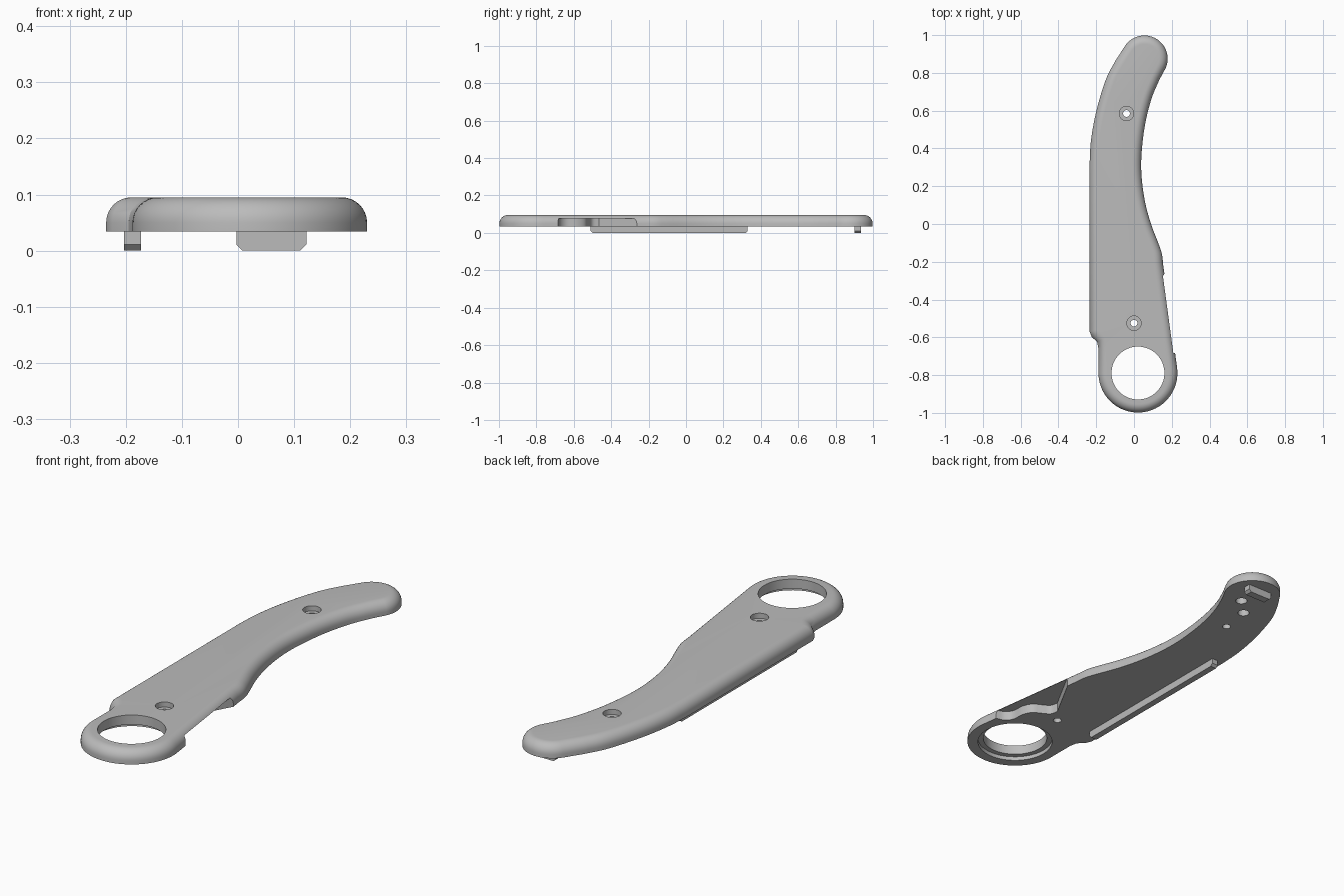
import bpy, bmesh, math
from mathutils import Vector

if "Cube" in bpy.data.objects:
    bpy.data.objects.remove(bpy.data.objects["Cube"], do_unlink=True)

grey = bpy.data.materials.new("plain grey")
grey.use_nodes = True
grey.diffuse_color = (0.5, 0.5, 0.5, 1)
grey.node_tree.nodes["Principled BSDF"].inputs["Base Color"].default_value = (0.5, 0.5, 0.5, 1)

BOTTOM, TOP, FILLET = 0.034, 0.095, 0.045
RING = (0.021, -0.789)


def arc(center, r, start, end, n):
    angles = [math.radians(start + (end - start) * i / n) for i in range(n + 1)]
    return [Vector((center[0] + r * math.cos(a), center[1] + r * math.sin(a))) for a in angles]


def smooth(points, steps=5):
    """Catmull-Rom curve through the points."""
    p = [Vector(q) for q in points]
    p = [2 * p[0] - p[1]] + p + [2 * p[-1] - p[-2]]
    out = []
    for a, b, c, d in zip(p, p[1:], p[2:], p[3:]):
        for i in range(steps):
            t = i / steps
            out.append(0.5 * (2 * b + (c - a) * t + (2 * a - 5 * b + 4 * c - d) * t * t
                              + (3 * b - a - 3 * c + d) * t ** 3))
    return out + [p[-2]]


def inset(loop, dist):
    """Mitred inward offset of a counter-clockwise loop."""
    out = []
    for i, p in enumerate(loop):
        e1 = (p - loop[i - 1]).normalized()
        e2 = (loop[(i + 1) % len(loop)] - p).normalized()
        n1, n2 = Vector((-e1.y, e1.x)), Vector((-e2.y, e2.x))
        out.append(p + (n1 + n2) / (1 + n1.dot(n2)) * dist)
    return out


def loft(name, rings):
    """Closed solid from matching rings of 3D points."""
    bm = bmesh.new()
    rows = [[bm.verts.new(p) for p in ring] for ring in rings]
    n = len(rows[0])
    for low, high in zip(rows, rows[1:]):
        for i in range(n):
            j = (i + 1) % n
            bm.faces.new((low[i], low[j], high[j], high[i]))
    bm.faces.new(rows[0][::-1])
    bm.faces.new(rows[-1])
    bmesh.ops.recalc_face_normals(bm, faces=bm.faces)
    mesh = bpy.data.meshes.new(name)
    bm.to_mesh(mesh)
    bm.free()
    mesh.materials.append(grey)
    obj = bpy.data.objects.new(name, mesh)
    bpy.context.collection.objects.link(obj)
    return obj


def activate(obj):
    bpy.ops.object.select_all(action="DESELECT")
    obj.select_set(True)
    bpy.context.view_layer.objects.active = obj


def cut(target, loop, low, high):
    """Remove an upright prism from the target."""
    cutter = loft("cutter", [[(p[0], p[1], z) for p in loop] for z in (low, high)])
    cutter.hide_render = True
    mod = target.modifiers.new("cut", "BOOLEAN")
    mod.operation, mod.solver, mod.object = "DIFFERENCE", "EXACT", cutter
    activate(target)
    bpy.ops.object.modifier_apply(modifier=mod.name)
    bpy.data.objects.remove(cutter, do_unlink=True)


def circle(center, r, n=32):
    return arc(center, r, 0, 360, n)[:-1]


# Handle outline: finger ring, inner curve, rounded tip, back edge
outline = arc(RING, 0.209, 180, 368, 48)
outline += smooth([(0.155, -0.22), (0.148, -0.16), (0.13, -0.105), (0.09, 0), (0.06, 0.11),
                   (0.043, 0.22), (0.038, 0.32), (0.045, 0.43), (0.063, 0.55),
                   (0.095, 0.67), (0.135, 0.765)])
outline += arc((0.055, 0.875), 0.123, -25, 145, 32)
outline += smooth([(-0.098, 0.865), (-0.143, 0.78), (-0.18, 0.67), (-0.21, 0.55),
                   (-0.229, 0.43), (-0.235, 0.32)])
outline += [Vector(p) for p in ((-0.235, -0.57), (-0.224, -0.597), (-0.195, -0.625),
                                (-0.188, -0.66))]

# Handle body with a rounded upper edge
rings = [[(p.x, p.y, BOTTOM) for p in outline]]
for i in range(9):
    a = math.pi / 2 * i / 8
    z = TOP - FILLET + FILLET * math.sin(a)
    rings.append([(p.x, p.y, z) for p in inset(outline, FILLET * (1 - math.cos(a)))])
handle = loft("handle", rings)

# Finger hole with a wider step underneath
cut(handle, circle(RING, 0.14, 64), 0, 0.2)
cut(handle, circle(RING, 0.163, 64), 0, BOTTOM + 0.018)

# Screw holes with recessed heads
for spot in ((0, -0.525), (-0.04, 0.585)):
    cut(handle, circle(spot, 0.018), 0, 0.2)
    cut(handle, circle(spot, 0.038), 0.072, 0.2)

# Blind holes underneath
for spot in ((-0.02, 0.725), (0.055, 0.8)):
    cut(handle, circle(spot, 0.025), 0, 0.068)

# Relieved pocket along the inner edge, open to the side
wall = smooth([(0.22, -0.685), (0.18, -0.672), (0.155, -0.64), (0.15, -0.585),
               (0.13, -0.543), (0.095, -0.522), (0.06, -0.5), (0.05, -0.465)])
cut(handle, [Vector((0.3, -0.685))] + wall + [(0.168, -0.25), (0.3, -0.25)], 0, 0.077)


def chamfered_bar(name, start, end, low, high, along_y):
    """Bar under the handle with chamfered lower ends."""
    c = 0.011
    profile = [(start, BOTTOM), (start, c), (start + c, 0), (end - c, 0), (end, c), (end, BOTTOM)]
    return loft(name, [[(s, t, z) if along_y else (t, s, z) for t, z in profile]
                       for s in (low, high)])


spine_bar = chamfered_bar("spine_bar", -0.51, 0.33, -0.203, -0.173, True)
tip_peg = chamfered_bar("tip_peg", -0.003, 0.122, 0.9, 0.935, False)

for obj in (handle, spine_bar, tip_peg):
    activate(obj)
    bpy.ops.object.shade_smooth_by_angle(angle=math.radians(30))
